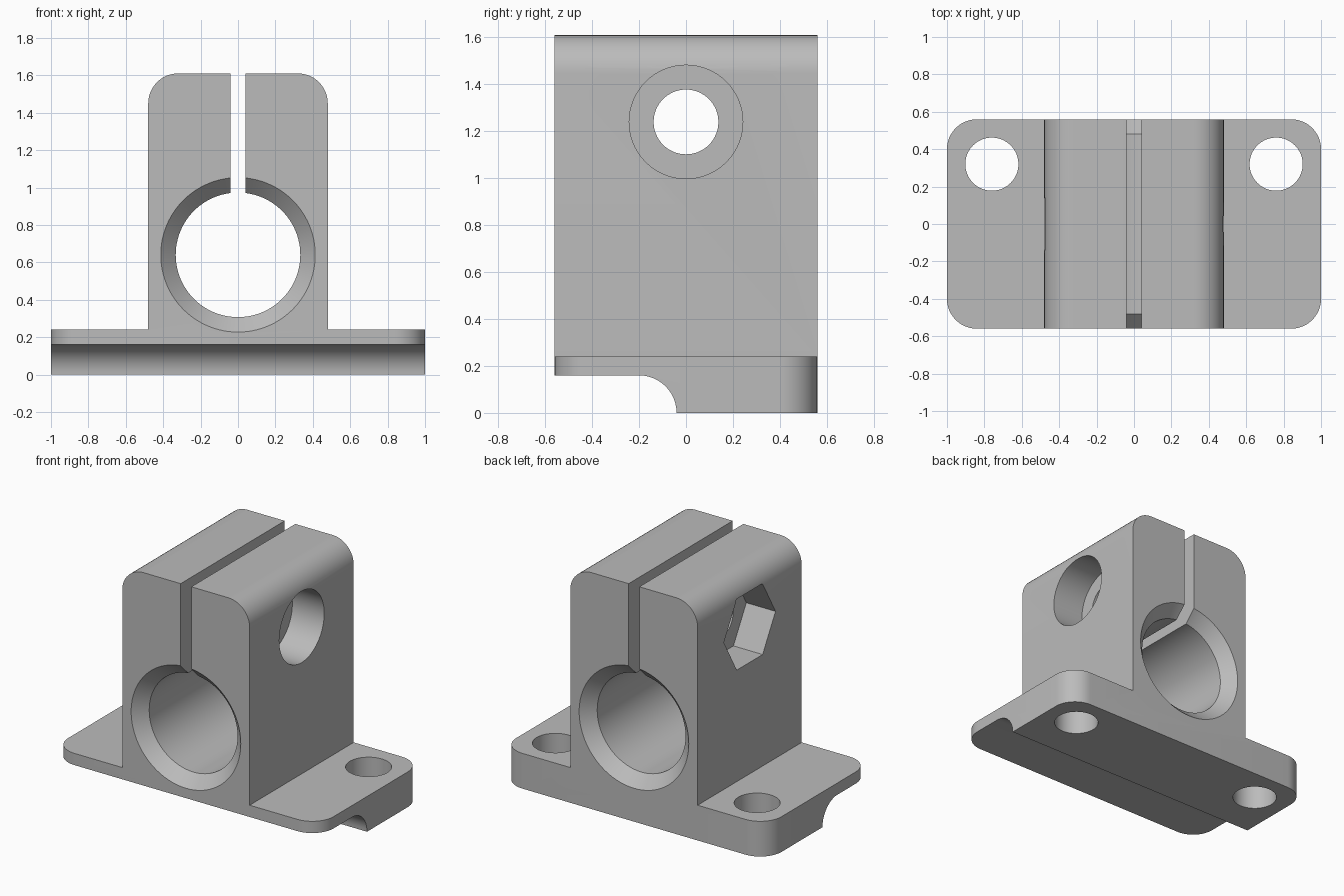
import bpy, bmesh
from math import sin, cos, pi, radians
from mathutils import Vector

default = bpy.data.objects.get("Cube")
if default:
    bpy.data.objects.remove(default, do_unlink=True)

metal = bpy.data.materials.new("light grey")
metal.use_nodes = True
GREY = (0.5, 0.5, 0.5, 1)
metal.diffuse_color = GREY
metal.node_tree.nodes["Principled BSDF"].inputs["Base Color"].default_value = GREY

AXES = {"x": lambda a, b, t: Vector((t, a, b)),
        "y": lambda a, b, t: Vector((a, t, b)),
        "z": lambda a, b, t: Vector((a, b, t))}


def loft(name, axis, sections):
    """Closed solid through equal-count outlines, given as (position, points)."""
    bm = bmesh.new()
    rings = [[bm.verts.new(AXES[axis](a, b, t)) for a, b in pts] for t, pts in sections]
    for low, high in zip(rings, rings[1:]):
        for i in range(len(low)):
            bm.faces.new((low[i - 1], low[i], high[i], high[i - 1]))
    bm.faces.new(rings[0])
    bm.faces.new(rings[-1])
    bmesh.ops.recalc_face_normals(bm, faces=bm.faces)
    mesh = bpy.data.meshes.new(name)
    bm.to_mesh(mesh)
    bm.free()
    mesh.materials.append(metal)
    obj = bpy.data.objects.new(name, mesh)
    bpy.context.collection.objects.link(obj)
    return obj


def arc(ca, cb, r, start, end, n=12):
    angles = [radians(start + (end - start) * i / n) for i in range(n + 1)]
    return [(ca + r * cos(t), cb + r * sin(t)) for t in angles]


def turned(name, axis, ca, cb, steps, sides=64):
    """Round or many-sided cutter with (position, radius) steps."""
    return loft(name, axis, [(t, arc(ca, cb, r, 0, 360, sides)[:-1]) for t, r in steps])


def carve(body, cutter, operation="DIFFERENCE"):
    mod = body.modifiers.new(cutter.name, "BOOLEAN")
    mod.object, mod.operation, mod.solver = cutter, operation, "EXACT"
    bpy.context.view_layer.objects.active = body
    bpy.ops.object.modifier_apply(modifier=mod.name)
    bpy.data.objects.remove(cutter, do_unlink=True)


# Body: flanged clamp outline run front to back
R = 0.16
outline = ([(-1.1, 0), (1.1, 0), (1.1, 0.24), (0.48, 0.24)]
           + arc(0.48 - R, 1.61 - R, R, 0, 90) + arc(R - 0.48, 1.61 - R, R, 90, 180)
           + [(-0.48, 0.24), (-1.1, 0.24)])
body = loft("shaft_clamp_body", "y", [(-0.7, outline), (0.7, outline)])

# Rounded corners of the mounting flange
plan = []
for sx, sy, start in ((1, 1, 0), (-1, 1, 90), (-1, -1, 180), (1, -1, 270)):
    plan += arc(sx * (1 - R), sy * (0.56 - R), R, start, start + 90)
carve(body, loft("flange_plan", "z", [(-1, plan), (2, plan)]), "INTERSECT")

# Coved step under the front half
cove = [(-1, -0.2), (-0.04, -0.2)] + arc(-0.2, 0, R, 0, 90) + [(-1, R)]
carve(body, loft("cove_cutter", "x", [(-1.2, cove), (1.2, cove)]))

# Shaft bore, chamfered at both ends
carve(body, turned("bore_cutter", "y", 0, 0.64,
                   [(-0.66, 0.513), (-0.48, 0.333), (0.48, 0.333), (0.66, 0.513)], 96))

# Clamping slot
slot = [(-0.04, 0.7), (0.04, 0.7), (0.04, 1.8), (-0.04, 1.8)]
carve(body, loft("slot_cutter", "y", [(-0.8, slot), (0.8, slot)]))

# Clamp bolt: through hole with counterbore, and hexagonal nut pocket
carve(body, turned("bolt_cutter", "x", 0, 1.24,
                   [(-0.4, 0.138), (0.24, 0.138), (0.24, 0.242), (0.7, 0.242)]))
carve(body, turned("nut_cutter", "x", 0, 1.24, [(-0.7, 0.278), (-0.26, 0.278)], 6))

# Mounting holes
for side in (-1, 1):
    carve(body, turned("mount_cutter", "z", side * 0.76, 0.32, [(-0.2, 0.142), (0.5, 0.142)]))

# Smooth rounds, crisp edges
bpy.ops.object.select_all(action="DESELECT")
body.select_set(True)
bpy.context.view_layer.objects.active = body
bpy.ops.object.shade_smooth_by_angle(angle=radians(25))
